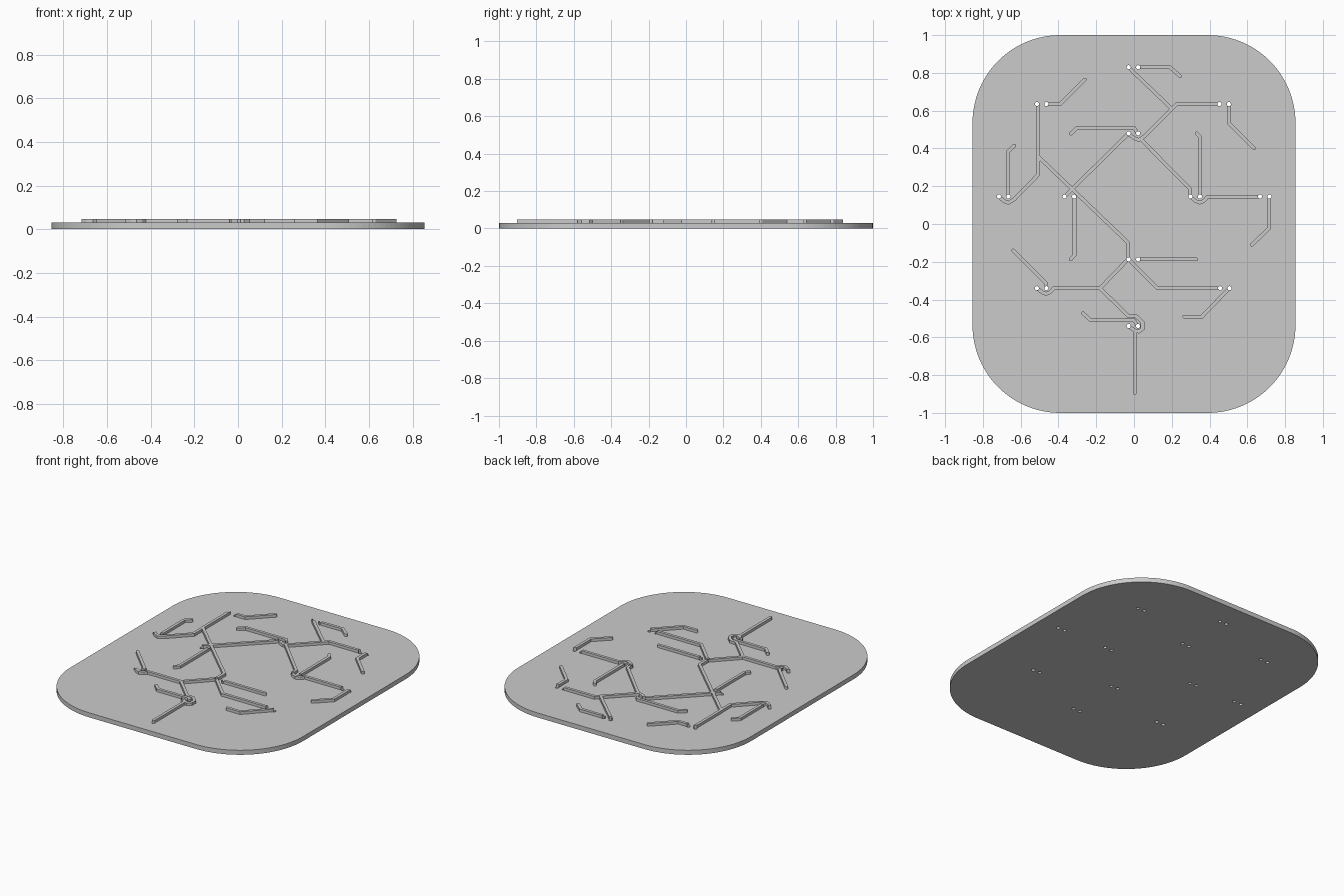
import bpy, bmesh, math
from mathutils import Vector

if "Cube" in bpy.data.objects:
    bpy.data.objects.remove(bpy.data.objects["Cube"])

PLATE_TOP, TRACE_TOP = 0.03, 0.048
HALF_W = 0.0095      # half width of a raised trace
HOLE_R = 0.011

grey = bpy.data.materials.new("plain grey")
grey.diffuse_color = (0.6, 0.6, 0.6, 1)
grey.use_nodes = True
grey.node_tree.nodes["Principled BSDF"].inputs["Base Color"].default_value = grey.diffuse_color


def prism(name, outline, z0, z1):
    """Extrude a closed 2D outline from z0 to z1."""
    bm = bmesh.new()
    face = bm.faces.new([bm.verts.new((p[0], p[1], z0)) for p in outline])
    res = bmesh.ops.extrude_face_region(bm, geom=[face])
    top = [g for g in res["geom"] if isinstance(g, bmesh.types.BMVert)]
    bmesh.ops.translate(bm, verts=top, vec=(0, 0, z1 - z0))
    bmesh.ops.recalc_face_normals(bm, faces=bm.faces[:])
    me = bpy.data.meshes.new(name)
    bm.to_mesh(me)
    bm.free()
    me.materials.append(grey)
    ob = bpy.data.objects.new(name, me)
    bpy.context.collection.objects.link(ob)
    return ob


def ribbon(points, w, cap=6):
    """Outline of a mitred path with rounded ends."""
    pts = [Vector(p) for p in points]
    dirs = [(b - a).normalized() for a, b in zip(pts, pts[1:])]
    normal = lambda d: Vector((-d.y, d.x))
    left, right = [], []
    for i in range(1, len(pts) - 1):
        m = (normal(dirs[i - 1]) + normal(dirs[i])).normalized()
        off = m * (w / m.dot(normal(dirs[i])))
        left.append(pts[i] + off)
        right.append(pts[i] - off)

    def end(p, d):      # half circle, from the right side round to the left
        a0 = math.atan2(d.y, d.x) - math.pi / 2
        return [p + Vector((math.cos(a0 + math.pi * k / cap),
                            math.sin(a0 + math.pi * k / cap))) * w
                for k in range(cap + 1)]

    return right + end(pts[-1], dirs[-1]) + left[::-1] + end(pts[0], -dirs[0])


# Base plate with large rounded corners
HX, HY, R, N = 0.855, 1.0, 0.465, 24
corners = []
for q, (sx, sy) in enumerate([(1, 1), (-1, 1), (-1, -1), (1, -1)]):
    for k in range(N + 1):
        a = math.pi / 2 * (q + k / N)
        corners.append((sx * (HX - R) + R * math.cos(a),
                        sy * (HY - R) + R * math.sin(a)))
plate = prism("base_plate", corners, 0, PLATE_TOP)

# Main branching traces
main = [
    [(-.03, .83), (.20, .61), (.05, .46), (.025, .445), (0, .455), (-.03, .478)],
    [(.19, .60), (.225, .635), (.452, .635)],
    [(.035, .45), (.298, .185), (.298, .145)],
    [(-.03, .478), (-.368, .145)],
    [(-.51, .635), (-.51, .36), (-.03, -.10), (-.03, -.185)],
    [(-.508, .36), (-.508, .26), (-.635, .13), (-.665, .112), (-.69, .122), (-.715, .145)],
    [(.668, .145), (.39, .145), (.37, .122), (.348, .113), (.325, .122), (.298, .145)],
    [(-.03, -.185), (.125, -.34), (.455, -.34)],
    [(-.03, -.185), (-.18, -.34), (-.425, -.34), (-.445, -.362), (-.465, -.37),
     (-.485, -.362), (-.515, -.34)],
    [(-.18, -.34), (-.03, -.487), (.01, -.487), (.045, -.52), (.045, -.555),
     (.025, -.57), (0, -.562), (-.03, -.54)],
]
# Short side traces
side = [
    [(.02, .83), (.19, .83), (.245, .782)],
    [(.502, .635), (.502, .535), (.635, .402)],
    [(-.335, .478), (-.30, .51), (0, .51), (.02, .48)],
    [(-.465, .635), (-.39, .635), (-.26, .765)],
    [(-.665, .145), (-.665, .385), (-.633, .415)],
    [(-.315, .145), (-.315, -.165), (-.335, -.187)],
    [(.02, -.187), (.33, -.187)],
    [(-.64, -.14), (-.465, -.315), (-.465, -.34)],
    [(.505, -.34), (.36, -.49), (.265, -.49)],
    [(-.27, -.472), (-.23, -.51), (0, -.51), (.02, -.54)],
    [(.005, -.895), (.005, -.565)],
    [(.35, .145), (.35, .46), (.332, .48)],
    [(.717, .145), (.717, -.02), (.625, -.11)],
]
parts = [plate]
for name, paths in (("main_trace", main), ("side_trace", side)):
    for i, path in enumerate(paths, 1):
        parts.append(prism(f"{name}_{i}", ribbon(path, HALF_W), PLATE_TOP, TRACE_TOP))

# Pairs of drilled holes, each given by its left hole
pairs = [(-.028, .83), (-.514, .635), (.452, .635), (-.028, .48), (-.715, .145),
         (-.367, .145), (.299, .145), (.667, .145), (-.028, -.187), (-.514, -.34),
         (.456, -.34), (-.028, -.54)]
bm = bmesh.new()
for x, y in pairs:
    for dx in (0, 0.05):
        geo = bmesh.ops.create_cone(bm, cap_ends=True, segments=16, radius1=HOLE_R,
                                    radius2=HOLE_R, depth=0.2)
        bmesh.ops.translate(bm, verts=geo["verts"], vec=(x + dx, y, 0))
me = bpy.data.meshes.new("hole_cutter")
bm.to_mesh(me)
bm.free()
me.materials.append(grey)
cutter = bpy.data.objects.new("hole_cutter", me)
bpy.context.collection.objects.link(cutter)

# Drill the holes through the plate and traces
for ob in parts:
    mod = ob.modifiers.new("holes", "BOOLEAN")
    mod.operation, mod.solver, mod.object = "DIFFERENCE", "EXACT", cutter
    bpy.context.view_layer.objects.active = ob
    bpy.ops.object.modifier_apply(modifier=mod.name)
bpy.data.objects.remove(cutter)
